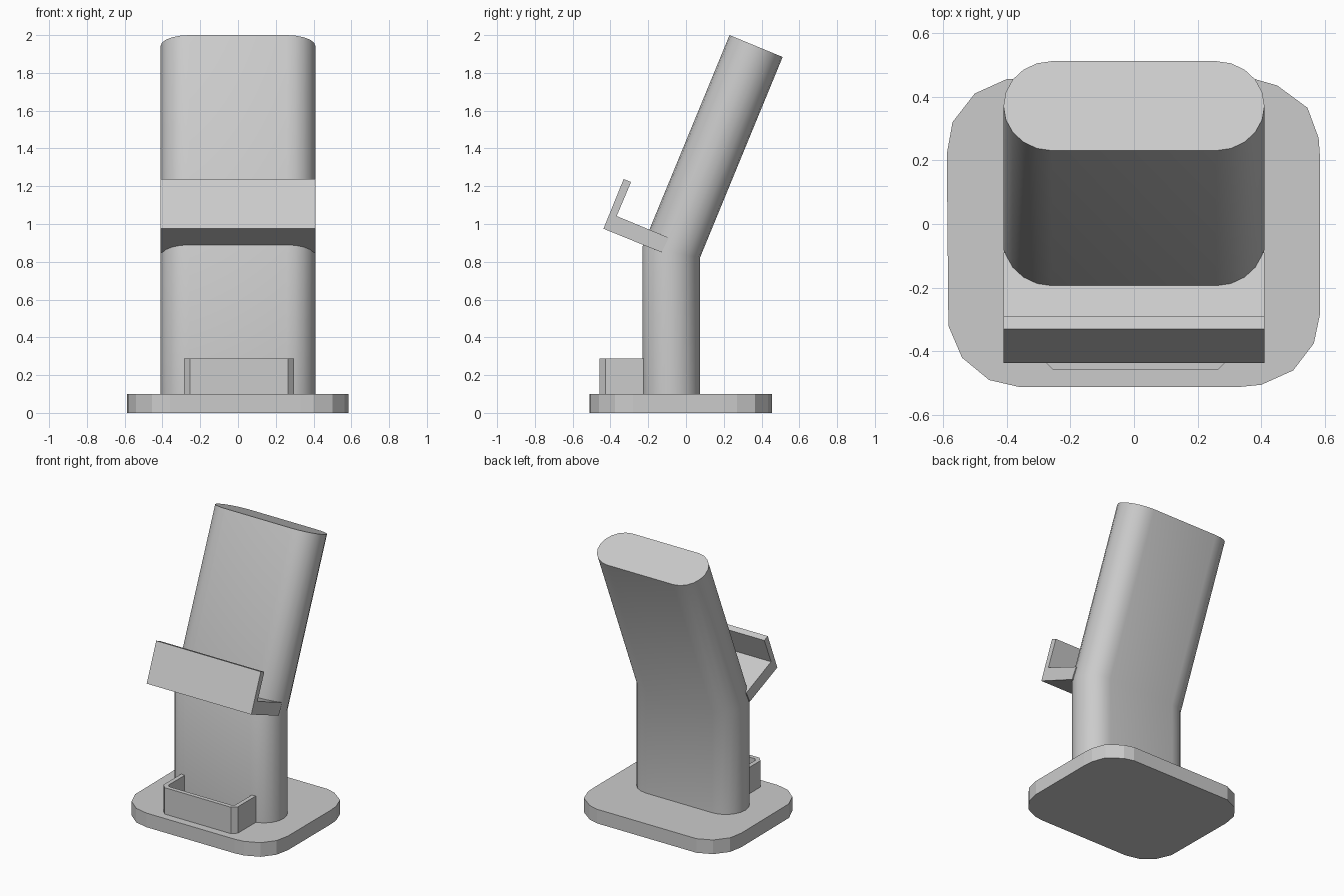
import bpy, bmesh
from math import sin, cos, pi, radians
from mathutils import Vector

cube = bpy.data.objects.get("Cube")
if cube:
    bpy.data.objects.remove(cube, do_unlink=True)

grey = bpy.data.materials.new("plain grey")
grey.use_nodes = True
colour = (0.6, 0.6, 0.6, 1)
grey.diffuse_color = colour
grey.node_tree.nodes["Principled BSDF"].inputs["Base Color"].default_value = colour


def loft(name, rings, smooth=None):
    """Skin a list of equal-length point rings and cap both ends."""
    bm = bmesh.new()
    loops = [[bm.verts.new(p) for p in ring] for ring in rings]
    for a, b in zip(loops, loops[1:]):
        for i in range(len(a)):
            j = (i + 1) % len(a)
            bm.faces.new((a[i], a[j], b[j], b[i]))
    bm.faces.new(loops[0][::-1])
    bm.faces.new(loops[-1])
    bmesh.ops.recalc_face_normals(bm, faces=bm.faces)
    mesh = bpy.data.meshes.new(name)
    bm.to_mesh(mesh)
    bm.free()
    mesh.materials.append(grey)
    obj = bpy.data.objects.new(name, mesh)
    bpy.context.collection.objects.link(obj)
    if smooth:
        bpy.ops.object.select_all(action='DESELECT')
        obj.select_set(True)
        bpy.context.view_layer.objects.active = obj
        bpy.ops.object.shade_smooth_by_angle(angle=radians(smooth))
    return obj


def slab(name, outline, z0, z1, smooth=None):
    return loft(name, [[(x, y, z) for x, y in outline] for z in (z0, z1)], smooth)


# Foot plate with slightly uneven rounded corners
plate = [(0.38, 0.455), (0.45, 0.435), (0.545, 0.365), (0.58, 0.27), (0.585, 0.2),
         (0.585, -0.28), (0.565, -0.375), (0.5, -0.46), (0.4, -0.505), (0.33, -0.512),
         (-0.36, -0.512), (-0.455, -0.49), (-0.54, -0.42), (-0.583, -0.32),
         (-0.588, 0.22), (-0.57, 0.32), (-0.5, 0.41), (-0.4, 0.455)]
slab("foot_plate", plate, 0, 0.1)

# Column: rounded section, upright then leaning back after a mitred joint
HALF, R = 0.41, 0.152
section = []
for side in (1, -1):
    for i in range(11):
        a = -pi / 2 + pi * i / 10
        section.append((side * (HALF - R + R * cos(a)), side * R * sin(a)))


def ring(y, z, tilt, stretch=1):
    # Tilt leans the section plane backwards
    return [Vector((u, y + v * stretch * cos(tilt), z - v * stretch * sin(tilt)))
            for u, v in section]


lean = radians(22.4)
loft("column", [ring(-0.078, 0.09, 0),
                ring(-0.078, 0.852, lean / 2, 1 / cos(lean / 2)),
                ring(0.371, 1.942, lean)], smooth=30)

# Tilted shelf with an upturned lip
profile = [(-0.437, 0.975), (-0.13, 0.85), (-0.09, 0.927), (-0.367, 1.042),
           (-0.291, 1.222), (-0.33, 1.238)]
loft("shelf", [[(x, y, z) for y, z in profile] for x in (-HALF, HALF)])

# U-shaped bracket on the foot plate
T, C = 0.03, 0.032
left, right, front, back = -0.287, 0.297, -0.457, -0.2
outer = [(left, back), (left, front + C), (left + C, front),
         (right - C, front), (right, front + C), (right, back)]
inner = [(right - T, back), (right - T, front + C + T / 2), (right - C - T / 2, front + T),
         (left + C + T / 2, front + T), (left + T, front + C + T / 2), (left + T, back)]
slab("front_bracket", outer + inner, 0.09, 0.287)
